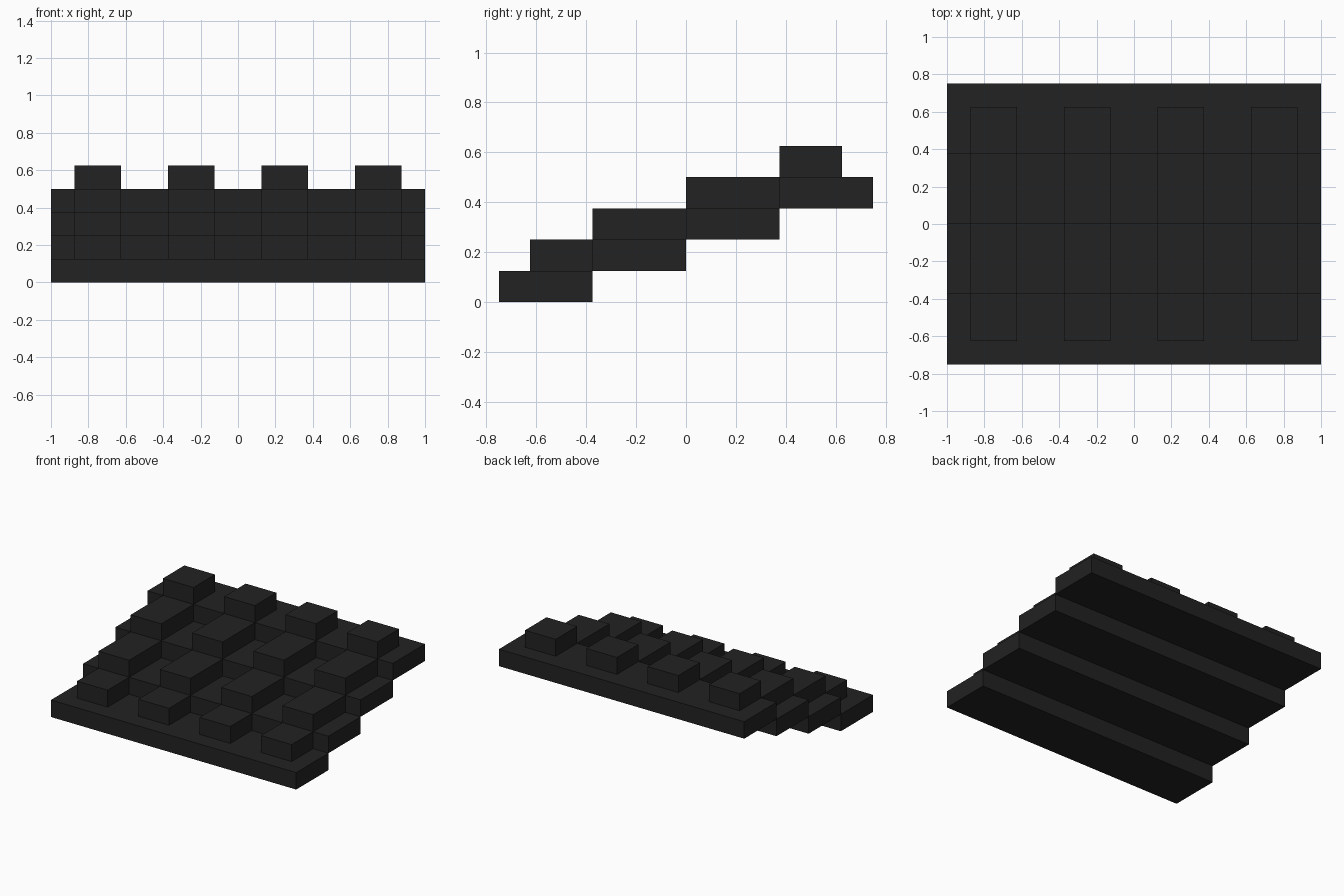
import bpy
import bmesh
from mathutils import Vector

if "Cube" in bpy.data.objects:
    bpy.data.objects.remove(bpy.data.objects["Cube"])

black = bpy.data.materials.new("matte_black")
black.diffuse_color = (0.016, 0.016, 0.016, 1)
black.use_nodes = True
black.node_tree.nodes["Principled BSDF"].inputs["Base Color"].default_value = black.diffuse_color


def box(name, lo, hi):
    """Axis-aligned box between two corners."""
    lo, hi = Vector(lo), Vector(hi)
    bm = bmesh.new()
    bmesh.ops.create_cube(bm, size=1)
    for v in bm.verts:
        v.co = (lo + hi) / 2 + v.co * (hi - lo)
    mesh = bpy.data.meshes.new(name)
    bm.to_mesh(mesh)
    bm.free()
    mesh.materials.append(black)
    obj = bpy.data.objects.new(name, mesh)
    bpy.context.collection.objects.link(obj)
    return obj


STEPS, DEPTH, RISE = 4, 0.375, 0.125
STUD_HALF = 0.125

for i in range(STEPS):
    y0, z0 = -0.75 + i * DEPTH, i * RISE
    y1, z1 = y0 + DEPTH, z0 + RISE
    # Full-width tread
    box(f"step_{i + 1}", (-1, y0, z0), (1, y1, z1))
    # Raised blocks, inset at the front and back edges of the whole slope
    sy0 = y0 + (0.125 if i == 0 else 0)
    sy1 = y1 - (0.125 if i == STEPS - 1 else 0)
    for j, x in enumerate((-0.75, -0.25, 0.25, 0.75)):
        box(f"block_{i + 1}_{j + 1}",
            (x - STUD_HALF, sy0, z1), (x + STUD_HALF, sy1, z1 + RISE))
